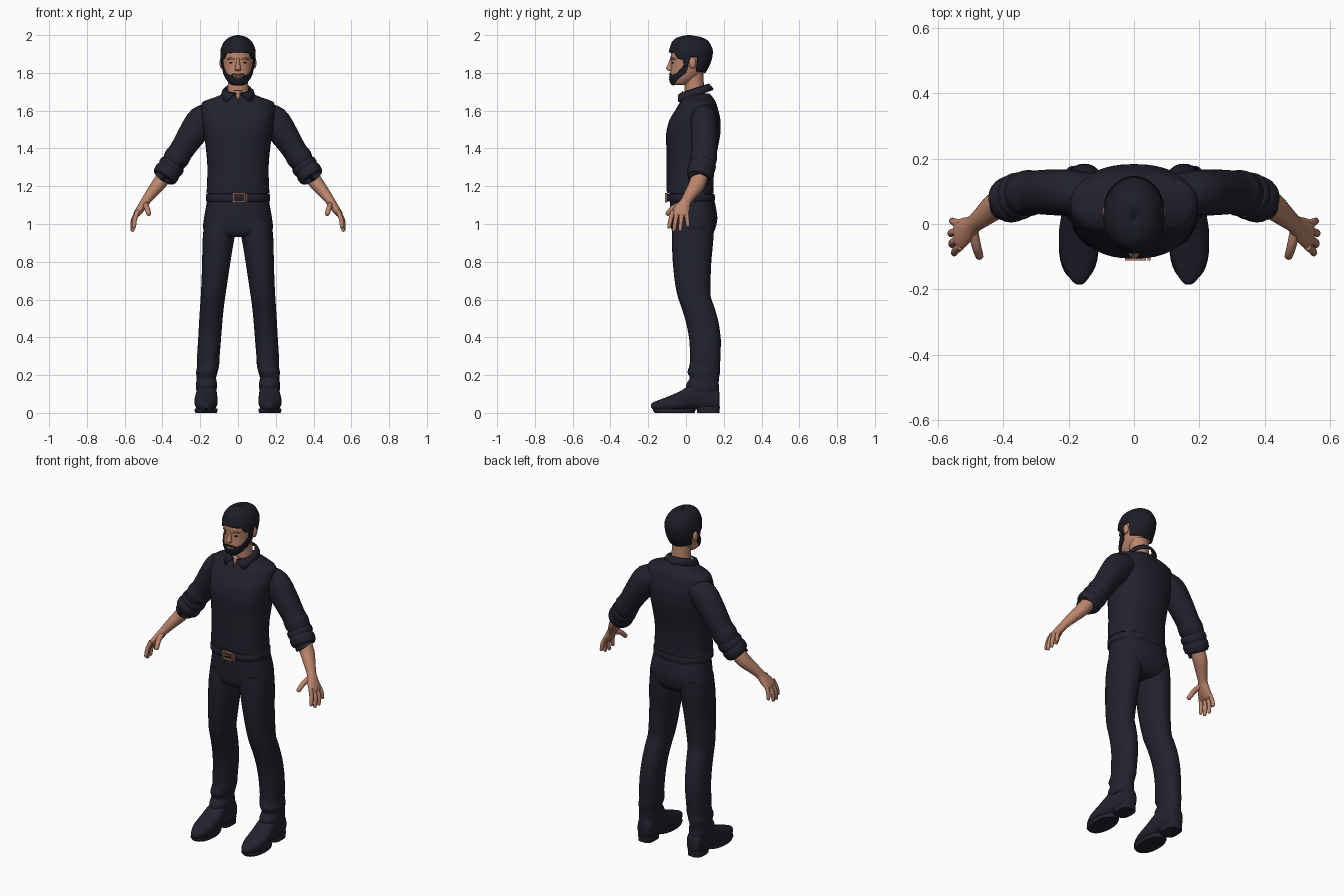
import bpy, bmesh, math
from mathutils import Vector


def material(name, rgb):
    m = bpy.data.materials.new(name)
    m.diffuse_color = (*rgb, 1)
    return m


CLOTH = material("dark navy cloth", (0.015, 0.016, 0.026))
HAIR = material("black hair", (0.012, 0.013, 0.02))
SKIN = material("skin", (0.50, 0.235, 0.15))
LIP = material("lip and brow brown", (0.2, 0.085, 0.06))
METAL = material("copper buckle", (0.46, 0.22, 0.14))


def finish(name, bm, mat, mirror=False, thick=0):
    bmesh.ops.recalc_face_normals(bm, faces=bm.faces)
    me = bpy.data.meshes.new(name)
    bm.to_mesh(me)
    bm.free()
    me.materials.append(mat)
    me.shade_smooth()
    me.set_sharp_from_angle(angle=math.radians(45))
    ob = bpy.data.objects.new(name, me)
    bpy.context.collection.objects.link(ob)
    if thick:
        s = ob.modifiers.new("thickness", 'SOLIDIFY')
        s.thickness, s.offset = thick, 0
    if mirror:
        ob.modifiers.new("mirror", 'MIRROR')
    return ob


def smooth_rows(rows, sub=4):
    """Spline through the rows of numbers."""
    out = []
    for i in range(len(rows) - 1):
        p0, p1, p2 = rows[max(i - 1, 0)], rows[i], rows[i + 1]
        p3 = rows[min(i + 2, len(rows) - 1)]
        for k in range(sub):
            t = k / sub
            h = (2*t**3 - 3*t*t + 1, t**3 - 2*t*t + t, 3*t*t - 2*t**3, t**3 - t*t)
            out.append([h[0]*b + h[1]*.4*(c - a) + h[2]*c + h[3]*.4*(d - b)
                        for a, b, c, d in zip(p0, p1, p2, p3)])
    return out + [list(rows[-1])]


def oval(angle, p):
    c, s = math.cos(angle), math.sin(angle)
    return (math.copysign(abs(c)**(2/p), c), math.copysign(abs(s)**(2/p), s))


def skin_rings(name, rings, mat, mirror):
    bm = bmesh.new()
    loops = [[bm.verts.new(v) for v in r] for r in rings]
    n = len(loops[0])
    for a, b in zip(loops, loops[1:]):
        for i in range(n):
            bm.faces.new((a[i], a[(i+1) % n], b[(i+1) % n], b[i]))
    bm.faces.new(loops[0])
    bm.faces.new(loops[-1])
    return finish(name, bm, mat, mirror)


def loft(name, rows, mat, axis='z', p=2.2, mirror=False, n=32, sub=4):
    """Rows: position along axis, then min/max of the two cross directions."""
    rings = []
    for t, u0, u1, v0, v1 in smooth_rows(rows, sub):
        ring = []
        for i in range(n):
            c, s = oval(math.tau * i / n, p)
            u, v = (u0+u1)/2 + c*(u1-u0)/2, (v0+v1)/2 + s*(v1-v0)/2
            ring.append((u, v, t) if axis == 'z' else (u, t, v))
        rings.append(ring)
    return skin_rings(name, rings, mat, mirror)


def body(name, rows, mat, **kw):
    """Centred loft. Rows: z, half width, front y, back y."""
    return loft(name, [(z, -a, a, f, b) for z, a, f, b in rows], mat, **kw)


def limb(name, rows, mat, n=24, sub=4):
    """Mirrored tube. Rows: x, y, z, radius along y, other radius."""
    pts = smooth_rows(rows, sub)
    rings = []
    for i, r in enumerate(pts):
        t = Vector(pts[min(i+1, len(pts)-1)][:3]) - Vector(pts[max(i-1, 0)][:3])
        t.normalize()
        u = Vector((0, 1, 0))
        u = (u - t * u.dot(t)).normalized()
        w = t.cross(u)
        rings.append([Vector(r[:3]) + u*r[3]*math.cos(k*math.tau/n)
                      + w*r[4]*math.sin(k*math.tau/n) for k in range(n)])
    return skin_rings(name, rings, mat, True)


def box(name, lo, hi, mat):
    bm = bmesh.new()
    bmesh.ops.create_cube(bm, size=1)
    for v in bm.verts:
        v.co = [(a+b)/2 + c*(b-a) for a, b, c in zip(lo, hi, v.co)]
    return finish(name, bm, mat)


def ball(name, at, size, mat, mirror=False):
    bm = bmesh.new()
    bmesh.ops.create_uvsphere(bm, u_segments=16, v_segments=10, radius=1)
    for v in bm.verts:
        v.co = [a + s*c for a, s, c in zip(at, size, v.co)]
    return finish(name, bm, mat, mirror)


# Shirt body
body("shirt", [(1.162, .168, -.10, .146), (1.19, .165, -.103, .145), (1.30, .162, -.103, .15),
     (1.40, .17, -.104, .168), (1.48, .181, -.105, .182), (1.55, .19, -.088, .182),
     (1.60, .196, -.058, .172), (1.645, .188, -.032, .158), (1.67, .125, -.016, .142),
     (1.69, .075, -.002, .125)], CLOTH, p=2.35, n=40)

# Sleeves with rolled cuffs
limb("sleeve", [(.12, .09, 1.575, .062, .066), (.19, .095, 1.545, .07, .082),
     (.25, .097, 1.465, .07, .073), (.30, .097, 1.388, .067, .064),
     (.325, .094, 1.35, .071, .068), (.345, .09, 1.32, .066, .061),
     (.37, .08, 1.28, .062, .06)], CLOTH)
limb("rolled_cuff", [(.338, .09, 1.328, .055, .05), (.344, .089, 1.318, .07, .067),
     (.356, .084, 1.3, .073, .07), (.364, .081, 1.288, .068, .065),
     (.374, .077, 1.274, .072, .07), (.388, .071, 1.252, .068, .067),
     (.394, .068, 1.243, .058, .056), (.388, .07, 1.252, .045, .043)], CLOTH)

# Forearms, palms and fingers
limb("forearm_and_palm", [(.37, .08, 1.28, .043, .04), (.42, .058, 1.21, .043, .037),
     (.46, .025, 1.16, .034, .03), (.49, 0, 1.12, .028, .024), (.513, -.018, 1.085, .04, .022),
     (.535, -.033, 1.055, .046, .018), (.543, -.036, 1.04, .038, .01)], SKIN)
fingers = {"index_finger": ((.53, -.068, 1.07), (.546, -.081, 1.025), (.55, -.09, .983)),
           "middle_finger": ((.535, -.046, 1.065), (.555, -.056, 1.015), (.557, -.064, .966)),
           "ring_finger": ((.535, -.022, 1.065), (.557, -.026, 1.015), (.56, -.031, .968)),
           "little_finger": ((.53, 0, 1.07), (.55, .006, 1.03), (.556, .01, .99)),
           "thumb": ((.492, -.02, 1.105), (.482, -.068, 1.085), (.472, -.1, 1.052))}
for name, (a, b, c) in fingers.items():
    k = 1.25 if name == "thumb" else 1
    tip = Vector(c) + (Vector(c) - Vector(b)).normalized() * .007
    limb(name, [(*a, .013*k, .012*k), (*b, .0115*k, .0115*k), (*c, .0095*k, .0095*k),
                (*tip, .002, .002)], SKIN, n=12, sub=3)

# Trousers: hips and legs
body("trouser_hips", [(1.17, .158, -.088, .138), (1.10, .168, -.085, .156), (1.03, .18, -.083, .166),
     (.975, .184, -.078, .155), (.945, .15, -.066, .135), (.93, .08, -.04, .11)], CLOTH, p=2.4, n=40)
loft("trouser_leg", [(1.02, .0, .178, -.072, .15), (.92, .02, .187, -.075, .145),
     (.80, .04, .19, -.07, .134), (.70, .055, .193, -.06, .13), (.62, .067, .197, -.045, .13),
     (.56, .075, .201, -.025, .15), (.48, .083, .206, .0, .172), (.39, .09, .211, .017, .184),
     (.29, .098, .217, .022, .182), (.25, .1, .216, .018, .18), (.215, .108, .222, .008, .18),
     (.185, .116, .219, .02, .175), (.155, .111, .222, .003, .173), (.125, .113, .222, .0, .176),
     (.112, .118, .218, .006, .172)], CLOTH, mirror=True)

# Shoes with stepped soles
loft("shoe", [(.178, .14, .19, .04, .10), (.165, .122, .206, .015, .14), (.10, .113, .215, .014, .17),
     (.03, .111, .222, .018, .155), (-.03, .108, .23, .012, .115), (-.10, .113, .226, .01, .085),
     (-.15, .13, .206, .014, .066), (-.176, .147, .188, .02, .055), (-.185, .158, .175, .03, .045)],
     CLOTH, axis='y', p=2.5, mirror=True)
loft("shoe_sole", [(0, .112, .226, -.165, .045), (.012, .108, .23, -.175, .05),
     (.024, .11, .228, -.172, .05)], CLOTH, mirror=True, sub=1)
loft("shoe_heel", [(0, .12, .21, .06, .178), (.035, .118, .212, .055, .179)], CLOTH, p=3, mirror=True, sub=1)

# Belt and buckle
body("belt", [(1.12, .166, -.099, .15), (1.125, .17, -.103, .153), (1.155, .17, -.104, .152),
     (1.16, .166, -.1, .149)], CLOTH, p=2.35, n=40, sub=1)
for i, (x0, x1, z0, z1) in enumerate([(-.028, .036, 1.155, 1.163), (-.028, .036, 1.115, 1.123),
                                      (-.028, -.02, 1.115, 1.163), (.028, .036, 1.115, 1.163),
                                      (-.02, .012, 1.137, 1.142), (.042, .05, 1.117, 1.161)]):
    box(f"buckle_bar_{i}", (x0, -.112, z0), (x1, -.1, z1), METAL)

# Neck, neck opening and collar
body("neck", [(1.65, .062, .005, .1), (1.70, .056, -.006, .1), (1.75, .054, -.008, .094),
     (1.81, .056, -.01, .092)], SKIN, p=2)
bm = bmesh.new()
bm.faces.new([bm.verts.new(v) for v in ((-.02, -.017, 1.705), (.02, -.017, 1.705), (0, -.04, 1.648))])
finish("neck_opening", bm, SKIN, thick=.004)
bm = bmesh.new()
previous = None
for i in range(41):
    k = i / 40 * 2 - 1
    top, low = math.pi + k*math.radians(174), math.pi + k*math.radians(140)
    mid = (top + low) / 2
    row = [bm.verts.new((rx*math.sin(a), cy - ry*math.cos(a), z - dz*math.cos(a)))
           for a, rx, cy, ry, z, dz in ((top, .066, .045, .072, 1.715, .025),
                                        (mid, .08, .043, .09, 1.702, .024),
                                        (low, .088, .04, .103, 1.674, .036))]
    if previous:
        for j in range(2):
            bm.faces.new((previous[j], previous[j+1], row[j+1], row[j]))
    previous = row
finish("collar", bm, CLOTH, thick=.009)

# Head
HEAD = [(1.735, .03, -.064, .0), (1.745, .046, -.077, .02), (1.77, .062, -.083, .06),
        (1.80, .072, -.084, .092), (1.84, .079, -.08, .115), (1.88, .083, -.081, .128),
        (1.92, .083, -.078, .131), (1.96, .066, -.064, .112), (1.98, .042, -.04, .08),
        (1.99, .014, .0, .035), (1.992, .001, .015, .017)]
body("head", HEAD, SKIN, p=2.1, n=40)
FINE = smooth_rows(HEAD, 6)


def lookup(table, x):
    for a, b in zip(table, table[1:]):
        if x <= b[0]:
            t = max(0, (x - a[0]) / max(b[0] - a[0], 1e-6))
            return [p + (q - p) * t for p, q in zip(a, b)]
    return list(table[-1])


def head_patch(name, a0, a1, low, high, off, mat, cols=40, rows=8, thick=0, mirror=False):
    """Shell on the head; low/high give z by angle in degrees from the front."""
    bm = bmesh.new()
    grid = []
    for i in range(cols + 1):
        deg = a0 + (a1 - a0) * i / cols
        lo, hi = lookup(low, abs(deg))[1], lookup(high, abs(deg))[1]
        col = []
        for j in range(rows + 1):
            z, a, f, b = lookup(FINE, lo + (hi - lo) * j / rows)
            s, c = oval(math.radians(90 - deg), 2.1)
            k = 1 + off / .08
            lift = off * max(0, z - 1.88) / .11
            col.append(bm.verts.new((a*k*s, (f+b)/2 - (b-f)/2*k*c, z + lift)))
        grid.append(col)
    for p, q in zip(grid, grid[1:]):
        for j in range(rows):
            bm.faces.new((p[j], q[j], q[j+1], p[j+1]))
    bmesh.ops.remove_doubles(bm, verts=bm.verts, dist=1e-5)
    return finish(name, bm, mat, mirror, thick)


# Hair, beard and moustache
head_patch("hair", -180, 180, [(0, 1.908), (42, 1.903), (55, 1.875), (71, 1.87), (75, 1.835), (86, 1.835),
           (90, 1.885), (107, 1.885), (115, 1.81), (180, 1.80)], [(0, 1.992), (180, 1.992)],
           .005, HAIR, cols=120, rows=20, thick=.008)
head_patch("beard", -88, 88, [(0, 1.736), (40, 1.737), (60, 1.748), (88, 1.80)],
           [(0, 1.768), (18, 1.77), (25, 1.79), (40, 1.788), (58, 1.80), (72, 1.835), (88, 1.84)],
           .004, HAIR, cols=64, thick=.007)
head_patch("moustache", -27, 27, [(0, 1.791), (20, 1.788), (27, 1.78)], [(0, 1.798), (20, 1.796), (27, 1.79)],
           .003, HAIR, cols=16, rows=2, thick=.005)

# Face details and ears
head_patch("eyebrow", 13, 42, [(0, 1.87), (42, 1.872)], [(0, 1.876), (28, 1.881), (42, 1.875)],
           .002, LIP, cols=10, rows=2, thick=.004, mirror=True)
head_patch("eye", 18, 34, [(18, 1.853), (26, 1.850), (34, 1.853)], [(18, 1.854), (26, 1.858), (34, 1.854)],
           .001, HAIR, cols=10, rows=2, thick=.002, mirror=True)
ball("lips", (0, -.083, 1.779), (.023, .007, .007), LIP)
body("nose", [(1.81, .012, -.09, -.065), (1.815, .017, -.1, -.065), (1.825, .016, -.106, -.065),
     (1.85, .01, -.094, -.065), (1.878, .008, -.084, -.065)], SKIN, n=16, p=2)
ball("ear", (.087, .035, 1.853), (.011, .019, .03), SKIN, mirror=True)
